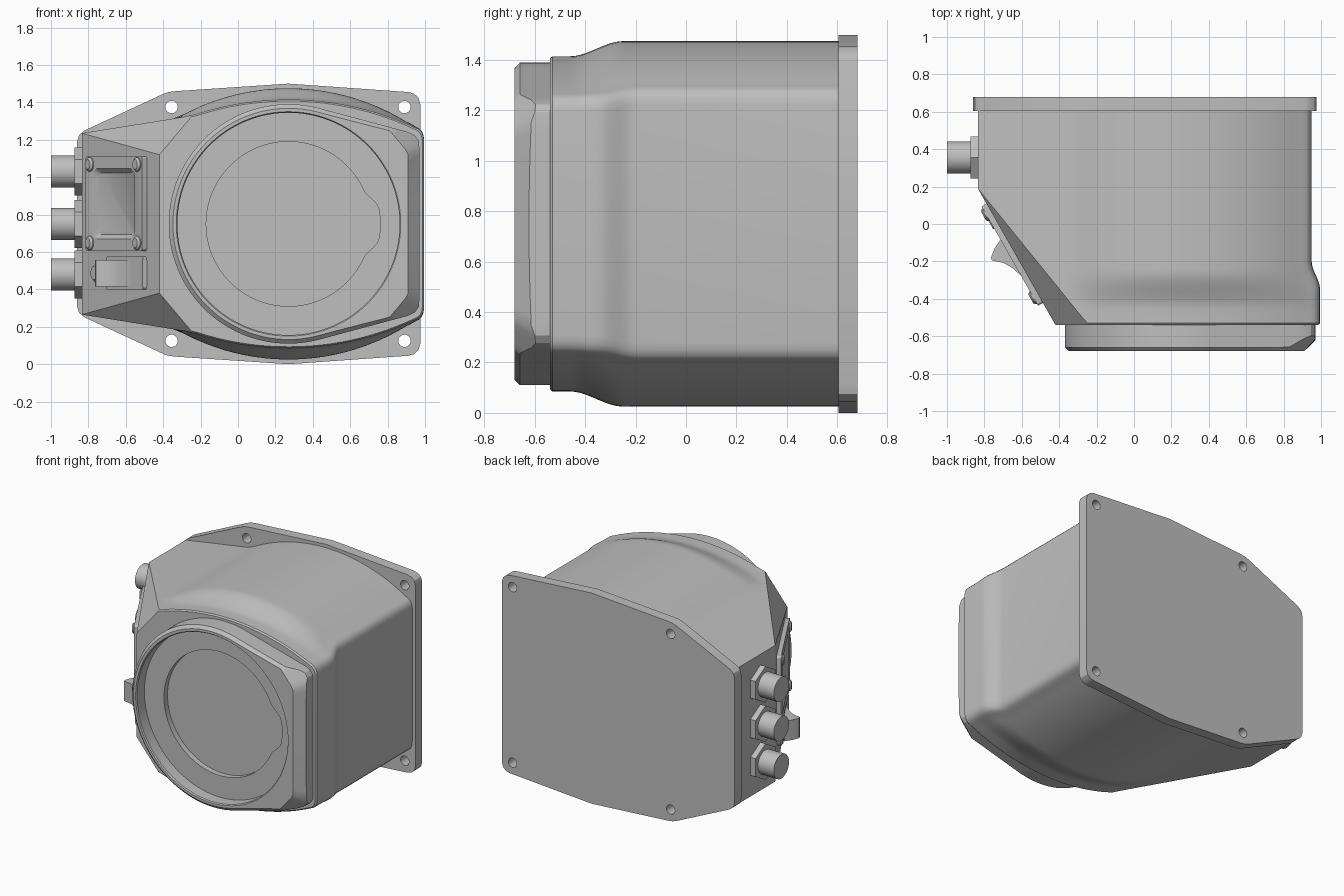
import bpy, bmesh
from math import sin, cos, pi, radians, sqrt
from mathutils import Vector, Matrix

cube = bpy.data.objects.get("Cube")
if cube:
    bpy.data.objects.remove(cube)

grey = bpy.data.materials.new("housing grey")
grey.use_nodes = True
grey.diffuse_color = (0.52, 0.52, 0.52, 1)
grey.node_tree.nodes["Principled BSDF"].inputs["Base Color"].default_value = grey.diffuse_color

MID = 0.75      # height of the mirror plane
DIAL_X = 0.27   # dial axis


def finish(name, bm, matrix=None):
    """Turn a bmesh into a grey object with smooth curves and sharp edges."""
    bmesh.ops.recalc_face_normals(bm, faces=bm.faces)
    mesh = bpy.data.meshes.new(name)
    bm.to_mesh(mesh)
    bm.free()
    if matrix:
        mesh.transform(matrix)
    mesh.materials.append(grey)
    obj = bpy.data.objects.new(name, mesh)
    bpy.context.collection.objects.link(obj)
    bpy.ops.object.select_all(action='DESELECT')
    obj.select_set(True)
    bpy.context.view_layer.objects.active = obj
    bpy.ops.object.shade_smooth_by_angle(angle=radians(28))
    return obj


def loft(rings):
    """Skin closed rings of equal length and cap both ends."""
    bm = bmesh.new()
    loops = [[bm.verts.new(p) for p in ring] for ring in rings]
    n = len(loops[0])
    for a, b in zip(loops, loops[1:]):
        for i in range(n):
            j = (i + 1) % n
            bm.faces.new((a[i], a[j], b[j], b[i]))
    bm.faces.new(loops[0])
    bm.faces.new(loops[-1])
    return bm


def circle(r, d, n=32):
    return [Vector((r * cos(2 * pi * i / n), r * sin(2 * pi * i / n), d)) for i in range(n)]


def rounded_rect(w, h, r, d, steps=6):
    pts = []
    for k, (sx, sy) in enumerate(((1, 1), (-1, 1), (-1, -1), (1, -1))):
        for i in range(steps + 1):
            a = pi / 2 * (k + i / steps)
            pts.append(Vector((sx * (w / 2 - r) + r * cos(a), sy * (h / 2 - r) + r * sin(a), d)))
    return pts


def smoothstep(a, b, v):
    t = min(1, max(0, (v - a) / (b - a)))
    return t * t * (3 - 2 * t)


# Housing: lofted section with a humped roof, mirrored about mid height
def section(y):
    drop, flare = smoothstep(-0.25, -0.46, y), smoothstep(-0.2, -0.35, y)
    top, rad, right = 1.475 - 0.06 * drop, 1.2 + 0.4 * drop, 0.95 + 0.045 * flare
    upper = []
    for i in range(33):
        x = -0.835 + (right - 0.05 + 0.835) * i / 32
        arc = top - rad + sqrt(max(0, rad ** 2 - (x - DIAL_X) ** 2))
        upper.append((x, max(arc, 1.235 + 0.16 * (x + 0.835)) if x < 0 else arc))
    z = upper[-1][1]
    p, q, s = Vector((right - 0.05, z)), Vector((right, z - 0.012)), Vector((right, z - 0.075))
    upper += [tuple((1 - t) ** 2 * p + 2 * t * (1 - t) * q + t * t * s) for t in (0.25, 0.5, 0.75, 1)]
    lower = [(x, 2 * MID - z) for x, z in reversed(upper)]
    return [Vector((x, y, z)) for x, z in upper + lower]


stations = [0.61] + [-0.2 - 0.02 * i for i in range(14)] + [-0.53]
rings = [section(y) for y in stations]
hub = Vector((DIAL_X, -0.54, MID))
rings.append([hub + Vector((p.x - hub.x, 0, p.z - MID)) * 0.988 for p in rings[-1]])
body = loft(rings)

# Slanted left face and the two corner facets beside it
low, high, back = Vector((-0.42, -0.54, 1.12)), Vector((-0.26, -0.54, 1.31)), Vector((-0.835, 0.19, 1.235))
facet = (high - low).cross(back - low)
cuts = [(back, Vector((-0.73, -0.415, 0))), (low, facet),
        (Vector((low.x, low.y, 2 * MID - low.z)), Vector((facet.x, facet.y, -facet.z)))]
for point, normal in cuts:
    geom = body.verts[:] + body.edges[:] + body.faces[:]
    cut = bmesh.ops.bisect_plane(body, geom=geom, plane_co=point, plane_no=normal.normalized(), clear_outer=True)
    edges = [e for e in cut["geom_cut"] if isinstance(e, bmesh.types.BMEdge) and e.is_boundary]
    bmesh.ops.edgenet_fill(body, edges=edges)
finish("housing", body)

# Dial collar: round on the left, squared off on the right
N = 144
angles = [2 * pi * i / N for i in range(N)]


def flat(dist, a, facing):
    c = cos(a - radians(facing))
    return dist / c if c > 0.2 else 9


def outline(a):
    a = min(a, 2 * pi - a)
    if a > radians(75):
        return 0.64
    return min(flat(0.70, a, 0), flat(0.64, a, 75), flat(0.825, a, 35))


def front_outline(a):
    return min(outline(a) - 0.022, flat(0.64, a, 0), flat(0.735, a, 40), flat(0.735, a, -40))


def window(a):
    a = min(a, 2 * pi - a)
    return 0.44 + 0.05 * (1 - smoothstep(radians(9), radians(24), a))


def ring(radius, depth):
    return [Vector((DIAL_X + radius(a) * cos(a), depth(a), MID + radius(a) * sin(a))) for a in angles]


def at(v):
    return lambda a: v


def shoulder(a):
    return -0.68 + 0.95 * (outline(a) - front_outline(a))


finish("dial_collar", loft([
    ring(outline, at(-0.525)), ring(outline, shoulder), ring(front_outline, at(-0.68)),
    ring(at(0.6), at(-0.68)), ring(at(0.594), at(-0.672)), ring(at(0.594), at(-0.59)),
    ring(window, at(-0.59)), ring(window, at(-0.55))]))

# Back plate with four through holes, from a filled curve
half = [(0.975, 1.39), (0.965, 1.425), (0.94, 1.447), (0.91, 1.455), (DIAL_X, 1.5),
        (-0.33, 1.46), (-0.37, 1.455), (-0.4, 1.445), (-0.82, 1.25), (-0.85, 1.225), (-0.86, 1.19)]
edge = [(x, z - MID) for x, z in half]
edge += [(x, -z) for x, z in reversed(edge)]
curve = bpy.data.curves.new("plate_outline", 'CURVE')
curve.dimensions, curve.fill_mode, curve.extrude = '2D', 'BOTH', 0.0375
loops = [edge] + [[(x + p.x, z + p.y) for p in circle(0.033, 0)]
                  for x in (-0.355, 0.89) for z in (-0.625, 0.625)]
for pts in loops:
    spline = curve.splines.new('POLY')
    spline.points.add(len(pts) - 1)
    for sp, (x, z) in zip(spline.points, pts):
        sp.co = (x, z, 0, 1)
    spline.use_cyclic_u = True
temp = bpy.data.objects.new("plate_outline", curve)
bpy.context.collection.objects.link(temp)
bpy.context.view_layer.update()
plate_mesh = bpy.data.meshes.new_from_object(temp.evaluated_get(bpy.context.evaluated_depsgraph_get()))
bpy.data.objects.remove(temp)
bm = bmesh.new()
bm.from_mesh(plate_mesh)
bpy.data.meshes.remove(plate_mesh)
bmesh.ops.remove_doubles(bm, verts=bm.verts, dist=0.0001)
finish("back_plate", bm, Matrix.Translation((0, 0.6425, MID)) @ Matrix.Rotation(pi / 2, 4, 'X'))

# Cable glands on the left side: hex nut and round stub
for i, z in enumerate((0.48, 0.75, 1.03)):
    place = Matrix.Translation((-0.82, 0.355, z)) @ Matrix.Rotation(-pi / 2, 4, 'Y')
    finish(f"gland_nut_{i + 1}", loft([circle(0.129, d, 6) for d in (0, 0.055)]), place)
    finish(f"gland_stub_{i + 1}", loft([circle(0.086, d) for d in (0.05, 0.18)]), place)


# Fittings on the slanted face: u along the slope, v up, n outwards
def slope(x, z):
    u, v, n = Vector((0.495, -0.869, 0)), Vector((0, 0, 1)), Vector((-0.869, -0.495, 0))
    m = Matrix((u, v, n)).transposed().to_4x4()
    m.translation = (x, 0.19 - 1.76 * (x + 0.835), z)
    return m


panel = slope(-0.638, 0.858)
finish("access_panel", loft([
    rounded_rect(0.61, 0.505, 0.015, -0.01), rounded_rect(0.61, 0.505, 0.015, 0.03),
    rounded_rect(0.45, 0.375, 0.045, 0.03), rounded_rect(0.38, 0.33, 0.03, 0.012)]), panel)
for i, (u, v) in enumerate([(u, v) for u in (-0.255, 0.255) for v in (-0.21, 0.21)]):
    finish(f"panel_bolt_{i + 1}", loft([circle(r, d, 20) for r, d in ((0.038, 0.02), (0.038, 0.036), (0.026, 0.046))]),
           panel @ Matrix.Translation((u, v, 0)))

finish("latch_base", loft([rounded_rect(0.4, 0.175, 0.012, d) for d in (-0.01, 0.022)]), slope(-0.588, 0.487))
finish("latch_button", loft([circle(r, d, 24) for r, d in ((0.05, -0.01), (0.05, 0.02), (0.035, 0.036))]),
       slope(-0.74, 0.487))

# Latch handle: curved hook profile extruded upwards
hook = [(-0.66, -0.09), (-0.715, -0.085), (-0.745, -0.13), (-0.765, -0.18), (-0.76, -0.195), (-0.7, -0.207),
        (-0.65, -0.235), (-0.6, -0.28), (-0.55, -0.345), (-0.51, -0.43), (-0.48, -0.42)]
finish("latch_handle", loft([[Vector((x, y, z)) for x, y in hook] for z in (0.415, 0.557)]))
